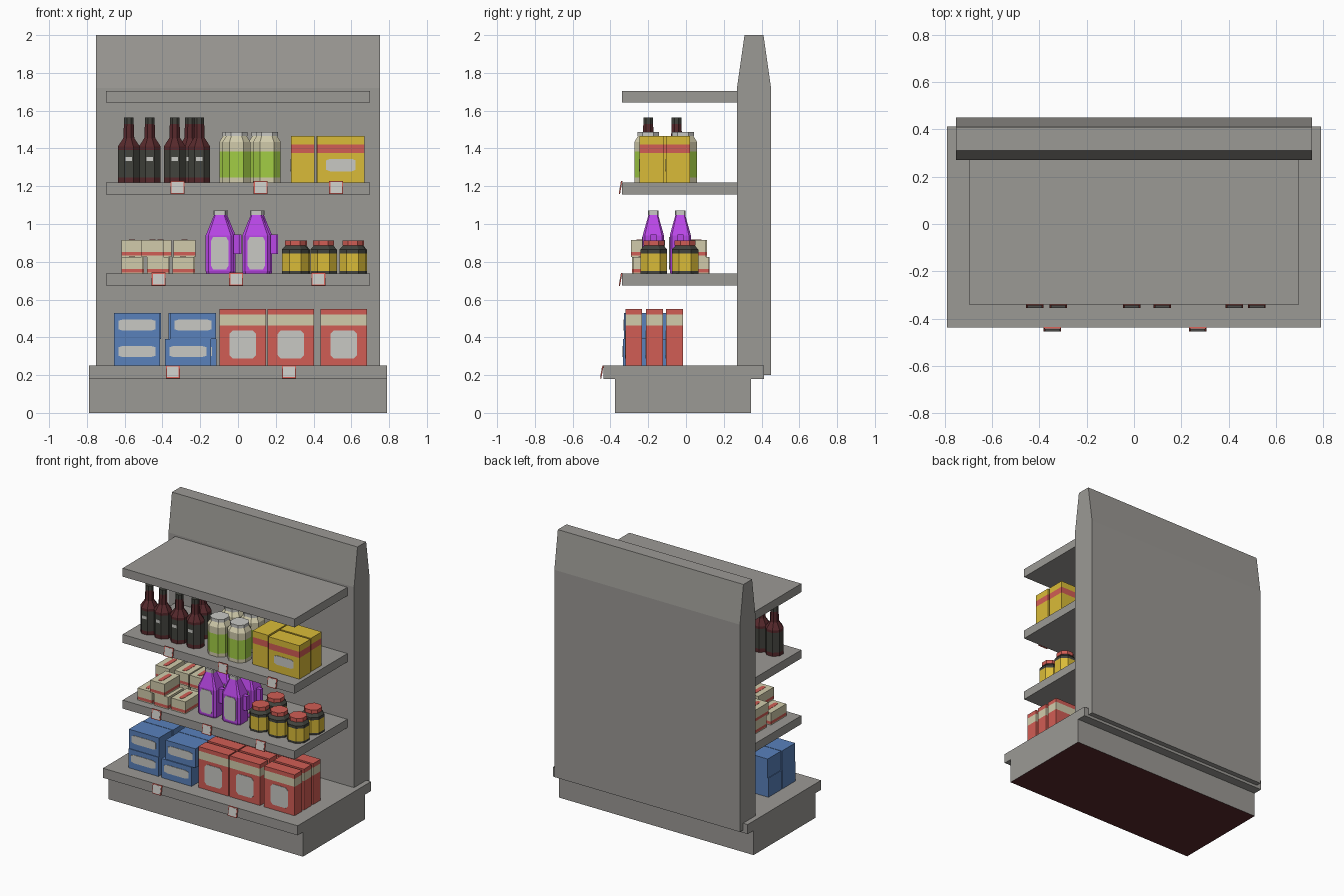
import bpy, bmesh, math

if "Cube" in bpy.data.objects:
    bpy.data.objects.remove(bpy.data.objects["Cube"])

COLOURS = {
    "grey": (0.33, 0.32, 0.30), "red": (0.64, 0.11, 0.09), "cream": (0.64, 0.60, 0.41),
    "blue": (0.10, 0.22, 0.50), "yellow": (0.70, 0.50, 0.04), "purple": (0.54, 0.07, 0.88),
    "green": (0.36, 0.61, 0.06), "dark_red": (0.095, 0.022, 0.025),
    "charcoal": (0.055, 0.057, 0.047), "light_grey": (0.58, 0.58, 0.55),
}
NAMES = list(COLOURS)
for n, c in COLOURS.items():
    m = bpy.data.materials.new(n)
    m.diffuse_color = (*c, 1)
    m.use_nodes = True
    m.node_tree.nodes["Principled BSDF"].inputs["Base Color"].default_value = m.diffuse_color
MATS = [bpy.data.materials[n] for n in NAMES]


def outline(sx, sy, k):
    """Rectangle (k = 1) or rectangle with cut corners (k < 1)."""
    if k == 1:
        return [(-sx, -sy), (sx, -sy), (sx, sy), (-sx, sy)]
    a, b = sx * k, sy * k
    return [(-a, -sy), (a, -sy), (sx, -b), (sx, b), (a, sy), (-a, sy), (-sx, b), (-sx, -b)]


def stack(bm, rings, mats, k=1.0, at=(0, 0), bottom=None):
    """Solid from (z, half_x, half_y) rings, one colour per band."""
    loops = [[bm.verts.new((x + at[0], y + at[1], z)) for x, y in outline(sx, sy, k)]
             for z, sx, sy in rings]
    n = len(loops[0])
    for lo, hi, mat in zip(loops, loops[1:], mats):
        for i in range(n):
            j = (i + 1) % n
            bm.faces.new((lo[i], lo[j], hi[j], hi[i])).material_index = NAMES.index(mat)
    bm.faces.new(loops[0][::-1]).material_index = NAMES.index(bottom or mats[0])
    bm.faces.new(loops[-1]).material_index = NAMES.index(mats[-1])


def plate(bm, sx, sy, d, mat, centre=0.0, k=0.75, top=False, t=0.003):
    """Thin label: on the front at y = -d, or on the top at z = d."""
    pts = outline(sx, sy, k)
    rings = []
    for e in (d - t, d + t):
        rings.append([bm.verts.new((u, v, e) if top else (u, -e, v + centre)) for u, v in pts])
    lo, hi = rings
    n = len(pts)
    faces = [bm.faces.new(lo[::-1]), bm.faces.new(hi)]
    faces += [bm.faces.new((lo[i], lo[(i + 1) % n], hi[(i + 1) % n], hi[i])) for i in range(n)]
    for f in faces:
        f.material_index = NAMES.index(mat)


def finish(name, bm):
    bmesh.ops.recalc_face_normals(bm, faces=bm.faces)
    me = bpy.data.meshes.new(name)
    bm.to_mesh(me)
    bm.free()
    for m in MATS:
        me.materials.append(m)
    return me


def place(name, me, x, y, z, turn=0.0, tilt=0.0):
    ob = bpy.data.objects.new(name, me)
    ob.location = (x, y, z)
    ob.rotation_euler = (tilt, 0, math.radians(turn))
    bpy.context.collection.objects.link(ob)


def place_all(name, me, z, spots):
    for i, s in enumerate(spots):
        place(f"{name}_{i + 1}", me, s[0], s[1], z + (s[2] if len(s) > 2 else 0),
              s[3] if len(s) > 3 else 0)


def solid(name, rings, mats, x, y, **kw):
    bm = bmesh.new()
    stack(bm, rings, mats, **kw)
    place(name, finish(name, bm), x, y, 0)


# Shelving unit
solid("plinth", [(0, .79, .36), (.18, .79, .36)], ["grey"], 0, -.015, bottom="dark_red")
solid("base_shelf", [(.18, .79, .425), (.25, .79, .425)], ["grey"], 0, -.012)
solid("back_panel", [(.2, .753, .09), (1.72, .753, .09), (2, .753, .05)], ["grey"] * 2, 0, .36)
for name, z in (("lower_shelf", .675), ("middle_shelf", 1.157), ("top_shelf", 1.643)):
    solid(name, [(z, .698, .307), (z + .062, .698, .307)], ["grey"], 0, -.033)

# Price tags
bm = bmesh.new()
plate(bm, .037, .035, 0, "red", k=1)
plate(bm, .031, .029, .003, "light_grey", k=1, t=.0015)
tag = finish("price_tag", bm)
for row, (y, z, xs) in enumerate([(-.445, .217, (-.345, .27)),
                                  (-.346, .707, (-.42, -.01, .425)),
                                  (-.346, 1.193, (-.32, .12, .52))]):
    for i, x in enumerate(xs):
        place(f"price_tag_{row + 1}_{i + 1}", tag, x, y, z, tilt=-.18)

# Wine bottles
bm = bmesh.new()
stack(bm, [(0, .058, .058), (.027, .058, .058), (.172, .058, .058), (.19, .058, .058),
           (.235, .029, .029), (.31, .026, .026), (.345, .026, .026)],
      ["dark_red", "charcoal", "dark_red", "dark_red", "dark_red", "charcoal"], k=.414)
plate(bm, .018, .011, .058, "light_grey", centre=.125, k=1, t=.002)
place_all("bottle", finish("bottle", bm), 1.22,
          [(-.578, -.2), (-.467, -.2), (-.335, -.2), (-.205, -.2), (-.255, -.05)])

# Green jars
bm = bmesh.new()
stack(bm, [(0, .073, .073), (.025, .073, .073), (.165, .073, .073), (.215, .073, .073),
           (.245, .055, .055), (.246, .058, .058), (.268, .058, .058)],
      ["cream", "green", "cream", "cream", "light_grey", "light_grey"], k=.5)
place_all("green_jar", finish("green_jar", bm), 1.22,
          [(-.008, -.2), (.153, -.2), (-.025, -.015), (.13, -.015)])

# Yellow cartons
bm = bmesh.new()
stack(bm, [(0, .125, .063), (.155, .125, .063), (.2, .125, .063), (.245, .125, .063)],
      ["yellow", "red", "yellow"])
plate(bm, .078, .033, .063, "light_grey", centre=.092)
place_all("yellow_carton", finish("yellow_carton", bm), 1.22,
          [(.545, -.182), (.54, -.043), (.343, -.105, 0, -90)])

# Small cream packets, stacked
bm = bmesh.new()
stack(bm, [(0, .058, .09), (.008, .058, .09), (.028, .058, .09), (.09, .058, .09)],
      ["cream", "red", "cream"])
plate(bm, .016, .062, .09, "red", k=.7, top=True, t=.002)
place_all("cream_packet", finish("cream_packet", bm), .735,
          [(-.56, -.19), (-.425, -.195), (-.29, -.19), (-.555, .03), (-.42, .035), (-.285, .03),
           (-.452, -.2, .09), (-.56, .015, .09), (-.41, .02, .09), (-.284, .015, .09)])

# Purple jugs with side handle
bm = bmesh.new()
stack(bm, [(0, .07, .052), (.015, .074, .056), (.205, .074, .056), (.312, .03, .026),
           (.313, .034, .028), (.337, .034, .028)],
      ["purple"] * 3 + ["light_grey"] * 2, k=.8)
stack(bm, [(.105, .018, .016), (.21, .018, .016)], ["purple"], at=(.088, 0))
plate(bm, .047, .085, .056, "light_grey", centre=.11)
place_all("purple_jug", finish("purple_jug", bm), .735,
          [(-.097, -.173), (.097, -.173), (-.087, -.03), (.107, -.03)])

# Yellow jars with red lids
bm = bmesh.new()
stack(bm, [(0, .07, .07), (.016, .07, .07), (.11, .07, .07), (.13, .07, .07),
           (.15, .052, .052), (.151, .055, .055), (.178, .055, .055)],
      ["charcoal", "yellow", "charcoal", "charcoal", "red", "red"], k=.45)
place_all("yellow_jar", finish("yellow_jar", bm), .735,
          [(.303, -.17), (.453, -.17), (.607, -.17), (.31, -.005), (.612, -.005)])

# Blue cartons, two high
bm = bmesh.new()
stack(bm, [(0, .122, .077), (.14, .122, .077)], ["blue"])
plate(bm, .098, .03, .077, "light_grey", centre=.075)
place_all("blue_carton", finish("blue_carton", bm), .25,
          [(-.535, -.255), (-.265, -.257), (-.535, -.094), (-.235, -.094),
           (-.535, -.25, .14), (-.238, -.25, .14), (-.53, -.092, .14), (-.245, -.092, .14)])

# Red cartons, three deep
bm = bmesh.new()
stack(bm, [(0, .123, .044), (.212, .123, .044), (.27, .123, .044), (.3, .123, .044)],
      ["red", "cream", "red"])
plate(bm, .07, .075, .044, "light_grey", centre=.112)
place_all("red_carton", finish("red_carton", bm), .25,
          [(x, y) for x in (.025, .28, .56) for y in (-.276, -.167, -.061)])
